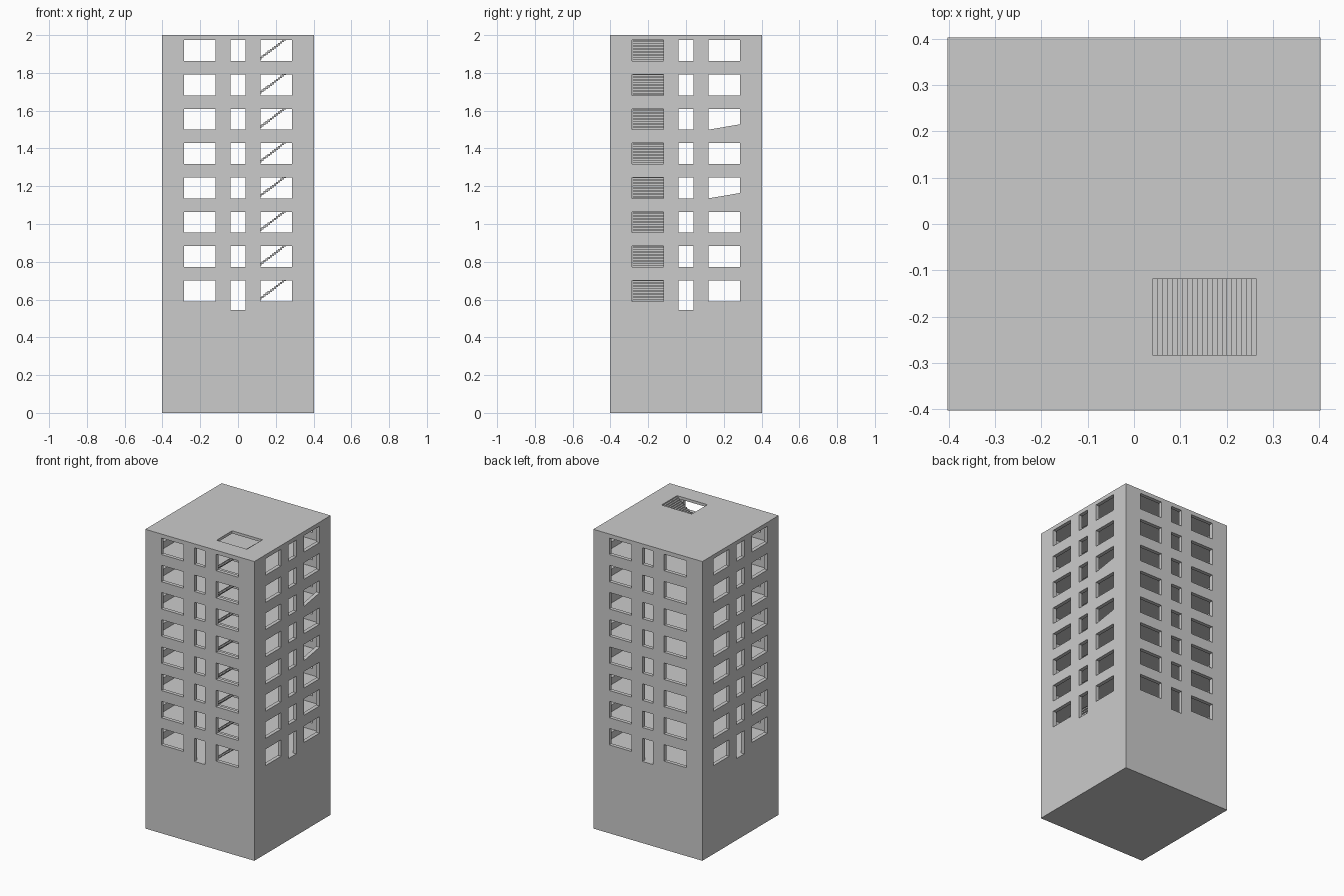
import bpy, bmesh
from mathutils import Vector

if "Cube" in bpy.data.objects:
    bpy.data.objects.remove(bpy.data.objects["Cube"], do_unlink=True)

HALF, HEIGHT, STOREYS, FIRST = 0.403, 2.0, 11, 3
PITCH = HEIGHT / STOREYS
WALL, SLAB = 0.025, 0.018
SILL, HEAD = 0.045, 0.155
STAIR_X, STAIR_Y = (0.04, 0.275), (-0.283, -0.119)
STEPS = 22
COLUMNS = [(-0.285, -0.12), (-0.04, 0.04), (0.12, 0.285)]
LEVELS = [(k, k * PITCH) for k in range(FIRST, STOREYS)]

concrete = bpy.data.materials.new("concrete grey")
concrete.use_nodes = True
grey = (0.6, 0.6, 0.6, 1)
concrete.diffuse_color = grey
concrete.node_tree.nodes["Principled BSDF"].inputs["Base Color"].default_value = grey


def make_object(name, bm):
    bmesh.ops.recalc_face_normals(bm, faces=bm.faces)
    mesh = bpy.data.meshes.new(name)
    bm.to_mesh(mesh)
    bm.free()
    mesh.materials.append(concrete)
    obj = bpy.data.objects.new(name, mesh)
    bpy.context.scene.collection.objects.link(obj)
    return obj


def boxes(name, ranges):
    """One mesh holding a box for each (x range, y range, z range)."""
    bm = bmesh.new()
    for spans in ranges:
        low, high = (Vector(c) for c in zip(*spans))
        verts = bmesh.ops.create_cube(bm, size=1)["verts"]
        for v in verts:
            v.co = Vector(h if c > 0 else l for c, l, h in zip(v.co, low, high))
    return make_object(name, bm)


def prism(name, profile, axis, low, high):
    """Extrude a 2D profile along x (axis 0) or y (axis 1)."""
    bm = bmesh.new()
    place = (lambda a, b: (low, a, b)) if axis == 0 else (lambda a, b: (a, low, b))
    face = bm.faces.new([bm.verts.new(place(a, b)) for a, b in profile])
    out = bmesh.ops.extrude_face_region(bm, geom=[face])["geom"]
    offset = Vector((0, 0, 0))
    offset[axis] = high - low
    bmesh.ops.translate(bm, vec=offset, verts=[g for g in out if isinstance(g, bmesh.types.BMVert)])
    return make_object(name, bm)


def carve(target, cutter):
    cut = target.modifiers.new("cut", "BOOLEAN")
    cut.operation = "DIFFERENCE"
    cut.solver = "EXACT"
    cut.object = cutter
    bpy.context.view_layer.objects.active = target
    bpy.ops.object.modifier_apply(modifier=cut.name)
    bpy.data.objects.remove(cutter, do_unlink=True)


# Tower block with hollow storeys above a solid base
body = (-HALF, HALF)
tower = boxes("tower", [(body, body, (0, HEIGHT))])
inside = (-HALF + WALL, HALF - WALL)
carve(tower, boxes("rooms", [(inside, inside, (z, z + PITCH - SLAB)) for k, z in LEVELS]))

# Windows run straight through opposite walls; the lowest middle ones are doorways
through = (-HALF - 0.1, HALF + 0.1)
openings = []
for k, z in LEVELS:
    for i, span in enumerate(COLUMNS):
        bottom = z if (k == FIRST and i == 1) else z + SILL
        openings.append((span, (bottom, z + HEAD)))
carve(tower, boxes("front_openings", [(s, through, h) for s, h in openings]))
carve(tower, boxes("side_openings", [(through, s, h) for s, h in openings]))

# Stairwell holes through each ceiling and the roof
carve(tower, boxes("stairwells", [
    (STAIR_X, STAIR_Y, (z + PITCH - SLAB - 0.005, z + PITCH + 0.005)) for k, z in LEVELS]))

# Sloping sills in two windows of one side wall
for k in (6, 8):
    z = k * PITCH + SILL
    y0, y1 = COLUMNS[2]
    prism("sloping_sill", [(y0, z), (y1, z), (y1, z + 0.028)], 0, HALF - WALL, HALF)

# Thin stepped flights, one per storey
run = (STAIR_X[1] - STAIR_X[0]) / STEPS
rise = PITCH / STEPS
for k, z in LEVELS:
    upper, lower = [], []
    for s in range(STEPS):
        x = STAIR_X[0] + s * run
        upper += [(x, z + s * rise), (x, z + (s + 1) * rise)]
        lower += [(x + run, z + max(s - 0.5, 0) * rise), (x + run, z + (s + 0.5) * rise)]
    upper.append((STAIR_X[1], z + PITCH))
    lower.pop()
    prism("stair_flight", upper + lower[::-1], 1, *STAIR_Y)
